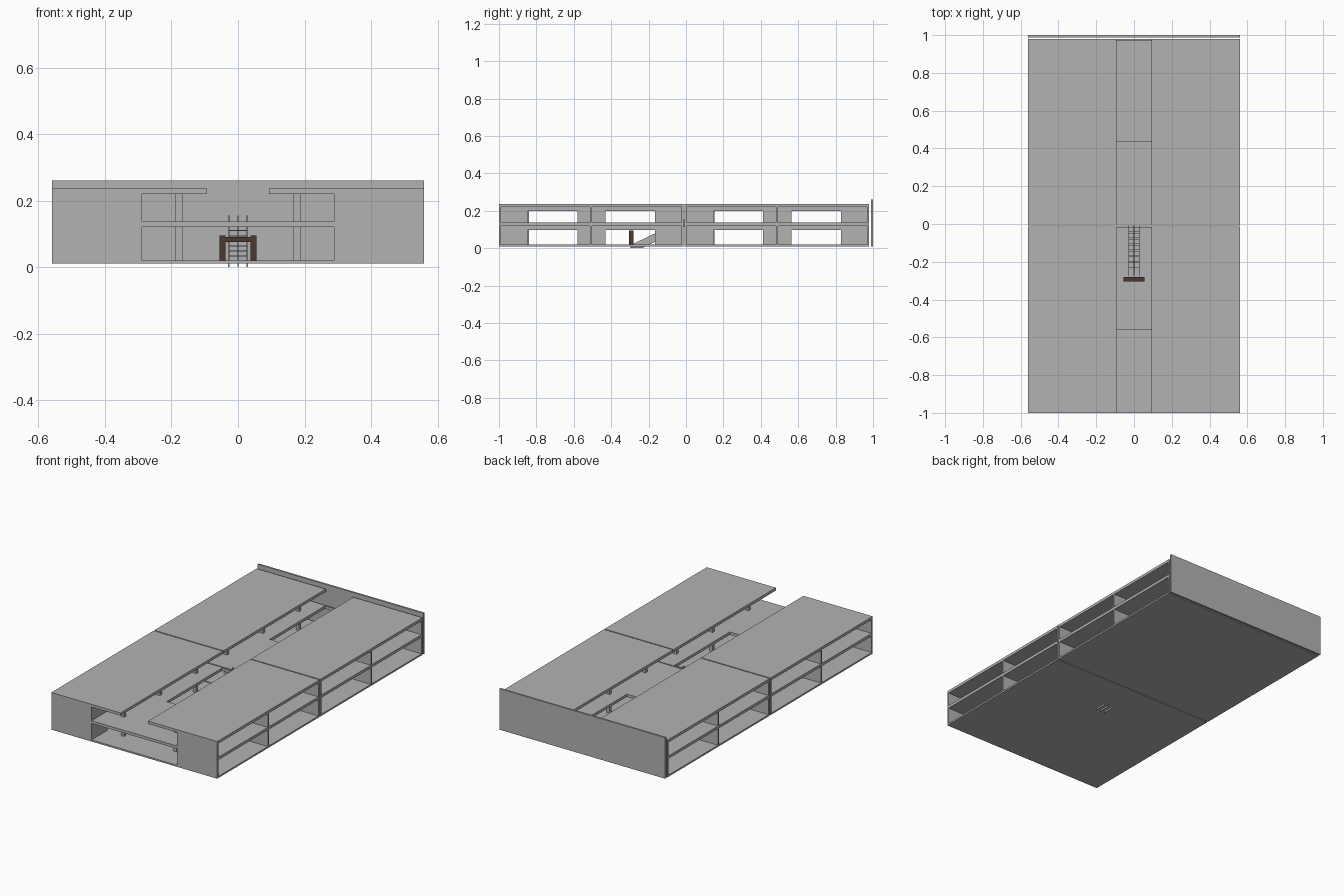
import bpy
import bmesh

old = bpy.data.objects.get("Cube")
if old:
    bpy.data.objects.remove(old, do_unlink=True)


def material(name, color):
    m = bpy.data.materials.new(name)
    m.use_nodes = True
    m.diffuse_color = (*color, 1)
    m.node_tree.nodes["Principled BSDF"].inputs["Base Color"].default_value = (*color, 1)
    return m


grey = material("panel grey", (0.45, 0.45, 0.45))
brown = material("dark brown", (0.07, 0.04, 0.03))


def finish(name, bm, mat):
    bmesh.ops.recalc_face_normals(bm, faces=bm.faces)
    me = bpy.data.meshes.new(name)
    bm.to_mesh(me)
    bm.free()
    me.materials.append(mat)
    ob = bpy.data.objects.new(name, me)
    bpy.context.collection.objects.link(ob)
    return ob


def boxes(name, ranges, mat=grey):
    """One object made of boxes, each given as x, y and z ranges."""
    bm = bmesh.new()
    for r in ranges:
        verts = bmesh.ops.create_cube(bm, size=1)["verts"]
        for v in verts:
            for i, (a, b) in enumerate(r):
                v.co[i] = a + (b - a) * (v.co[i] + 0.5)
    return finish(name, bm, mat)


def mirrored(x, s):
    return tuple(sorted((x[0] * s, x[1] * s)))


HALF, SLOT, WALL = 0.56, 0.093, 0.295
LENGTH, SHIFT = 0.986, 0.993
FLOOR, MID, TOP = (0.01, 0.02), (0.12, 0.137), (0.22, 0.237)
levels = ((FLOOR[1], MID[0]), (MID[1], TOP[0]))


def module(name, y0):
    def y(a, b):
        return (y0 + a, y0 + b)

    # Decks, the middle one with a stair opening
    boxes(name + "_bottom_deck", [((-HALF, HALF), y(0, LENGTH), FLOOR)])
    boxes(name + "_middle_deck",
          [(mirrored((SLOT, HALF), s), y(0, LENGTH), MID) for s in (1, -1)]
          + [((-SLOT, SLOT), y(0, 0.445), MID),
             ((-SLOT, SLOT), y(0.978, LENGTH), MID)])
    for side, s in (("left", 1), ("right", -1)):
        boxes(f"{name}_{side}_top_deck",
              [(mirrored((SLOT, HALF), s), y(0, LENGTH), TOP)])
        dividers, walls, posts = [], [], []
        for low, high in levels:
            # Cross dividers between the side bays
            for a in (0, 0.488, LENGTH - 0.01):
                dividers.append((mirrored((WALL, HALF), s), y(a, a + 0.01), (low, high)))
            # Inner wall with windows under a rail
            inner = mirrored((WALL - 0.007, WALL), s)
            walls.append((inner, y(0, LENGTH), (high - 0.022, high)))
            for a, b in ((0, 0.155), (0.42, 0.57), (0.835, LENGTH)):
                walls.append((inner, y(a, b), (low, high - 0.022)))
            # Slim posts under the decks
            for a in (0.14, 0.485, 0.835):
                posts.append((mirrored((0.167, 0.188), s), y(a, a + 0.02), (low, high)))
        boxes(f"{name}_{side}_dividers", dividers)
        boxes(f"{name}_{side}_inner_wall", walls)
        boxes(f"{name}_{side}_posts", posts)


module("front", -1.0)
module("rear", -1.0 + SHIFT)

# Rear end panel
boxes("end_panel", [((-HALF, HALF), (0.988, 1.0), (0.01, 0.26))])

# Stair stringers, from a slanted profile
profile = [(-0.3, 0), (-0.235, 0), (-0.008, 0.115), (-0.008, 0.155), (-0.285, 0.022)]
for label, x in (("left", 0.028), ("middle", 0), ("right", -0.028)):
    bm = bmesh.new()
    face = bm.faces.new([bm.verts.new((x - 0.002, y, z)) for y, z in profile])
    new = bmesh.ops.extrude_face_region(bm, geom=[face])["geom"]
    moved = [g for g in new if isinstance(g, bmesh.types.BMVert)]
    bmesh.ops.translate(bm, verts=moved, vec=(0.004, 0, 0))
    finish(label + "_stair_stringer", bm, grey)

# Stair treads
treads = []
for i in range(8):
    y, z = -0.26 + i * 0.031, 0.015 + i * 0.0155
    treads.append(((-0.028, 0.028), (y, y + 0.025), (z, z + 0.004)))
boxes("stair_treads", treads)

# Brown gateway at the foot of the stair
boxes("stair_gateway",
      [(mirrored((0.037, 0.055), s), (-0.305, -0.28), (0.02, 0.095)) for s in (1, -1)]
      + [((-0.037, 0.037), (-0.305, -0.28), (0.075, 0.09))], brown)
